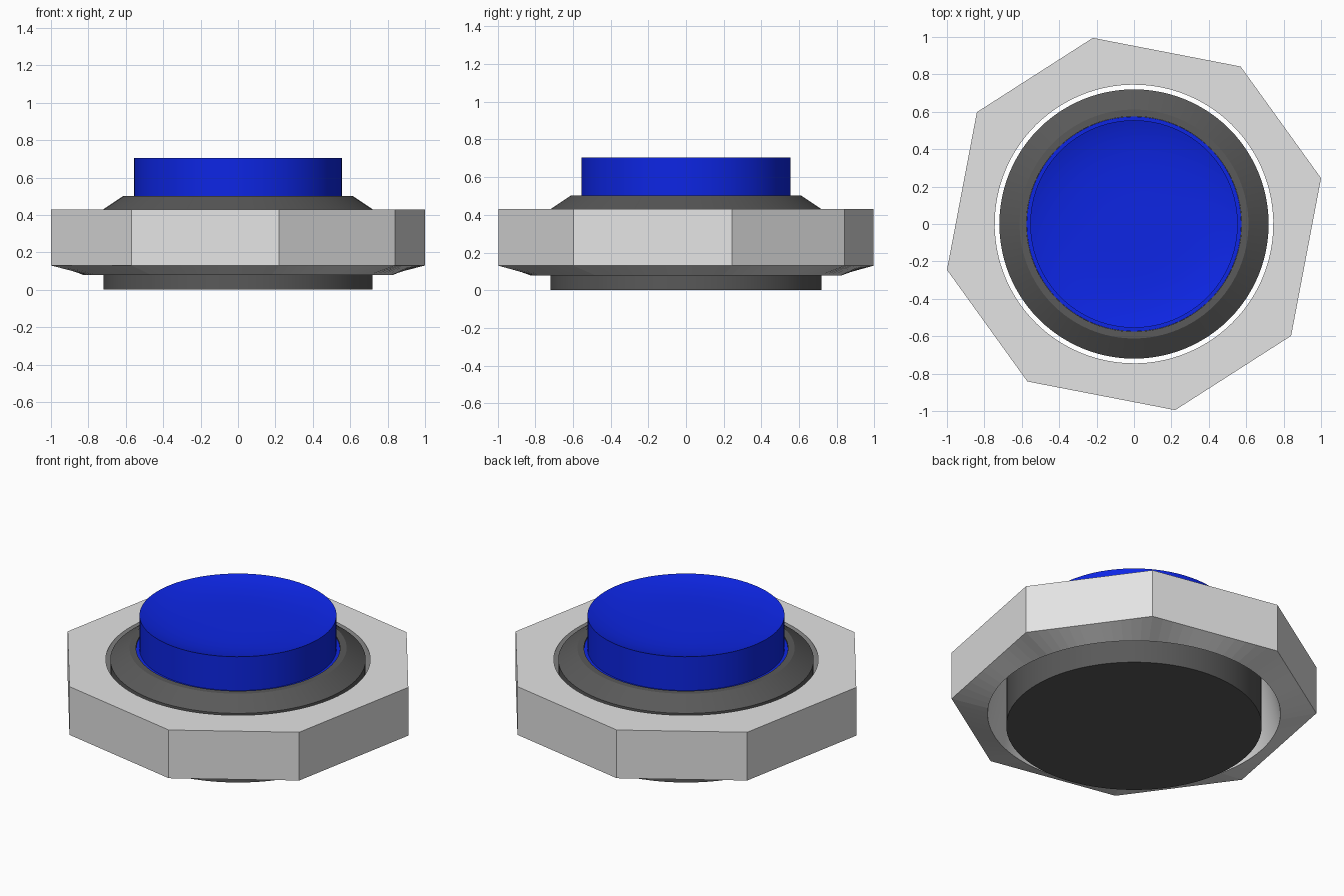
import bpy, bmesh, math

if "Cube" in bpy.data.objects:
    bpy.data.objects.remove(bpy.data.objects["Cube"])


def material(name, rgb):
    m = bpy.data.materials.new(name)
    m.diffuse_color = (*rgb, 1)
    m.use_nodes = True
    m.node_tree.nodes["Principled BSDF"].inputs["Base Color"].default_value = m.diffuse_color
    return m


LIGHT = material("light_grey", (0.77, 0.77, 0.77))
DARK = material("dark_grey", (0.10, 0.10, 0.10))
BLUE = material("blue", (0.004, 0.019, 0.78))


def make_object(name, bm, mat):
    bmesh.ops.remove_doubles(bm, verts=bm.verts, dist=1e-5)
    bmesh.ops.recalc_face_normals(bm, faces=bm.faces)
    me = bpy.data.meshes.new(name)
    bm.to_mesh(me)
    bm.free()
    me.materials.append(mat)
    ob = bpy.data.objects.new(name, me)
    bpy.context.collection.objects.link(ob)
    return ob


def shade(ob, degrees):
    bpy.ops.object.select_all(action='DESELECT')
    bpy.context.view_layer.objects.active = ob
    ob.select_set(True)
    bpy.ops.object.shade_smooth_by_angle(angle=math.radians(degrees))


def bridge(bm, a, b, smooth=False):
    n = len(a)
    for i in range(n):
        j = (i + 1) % n
        bm.faces.new((a[i], a[j], b[j], b[i])).smooth = smooth


def lathe(name, profile, mat, segs=96):
    """Closed solid of revolution; the first and last loops are capped."""
    bm = bmesh.new()
    loops = [[bm.verts.new((r * math.cos(2 * math.pi * k / segs),
                            r * math.sin(2 * math.pi * k / segs), z))
              for k in range(segs)] for r, z in profile]
    for a, b in zip(loops, loops[1:]):
        bridge(bm, a, b)
    bm.faces.new(loops[0])
    bm.faces.new(loops[-1])
    ob = make_object(name, bm, mat)
    shade(ob, 30)
    return ob


# Dark housing with bevelled shoulder and a shallow well for the button
lathe("housing", [(0.72, 0), (0.72, 0.43), (0.612, 0.502), (0.575, 0.502), (0.575, 0.47)], DARK)

# Blue button: flange in the well, straight side, dished top
dish = [(0.555 * t, 0.705 - 0.05 * (1 - t ** 4))
        for t in (1, 0.96, 0.91, 0.85, 0.78, 0.7, 0.6, 0.48, 0.34, 0.18, 0.05)]
lathe("button", [(0.574, 0.475), (0.574, 0.495), (0.555, 0.495)] + dish, BLUE)

# Eight-sided nut: half outline repeated by half-turn symmetry
half = [(1.0, 0.245), (0.57, 0.842), (-0.22, 0.995), (-0.84, 0.598)]
corners = half + [(-x, -y) for x, y in half]
STEPS = 12
outline = []
for i, (x0, y0) in enumerate(corners):
    x1, y1 = corners[(i + 1) % 8]
    for s in range(STEPS):
        t = s / STEPS
        outline.append((x0 + (x1 - x0) * t, y0 + (y1 - y0) * t))

bm = bmesh.new()


def outer_loop(z):
    return [bm.verts.new((x, y, z)) for x, y in outline]


def round_loop(r, z):
    return [bm.verts.new((r * x / math.hypot(x, y), r * y / math.hypot(x, y), z))
            for x, y in outline]


top_out, low_out = outer_loop(0.43), outer_loop(0.13)
low_in, top_in = round_loop(0.825, 0.078), round_loop(0.745, 0.43)
bridge(bm, top_out, low_out)          # side faces
bridge(bm, low_out, low_in)           # underside chamfer
bridge(bm, low_in, top_in, True)      # tapered bore
bridge(bm, top_in, top_out)           # top face
for e in bm.edges:                    # keep bore rims crisp
    if len({f.smooth for f in e.link_faces}) > 1:
        e.smooth = False
make_object("octagonal_nut", bm, LIGHT)
